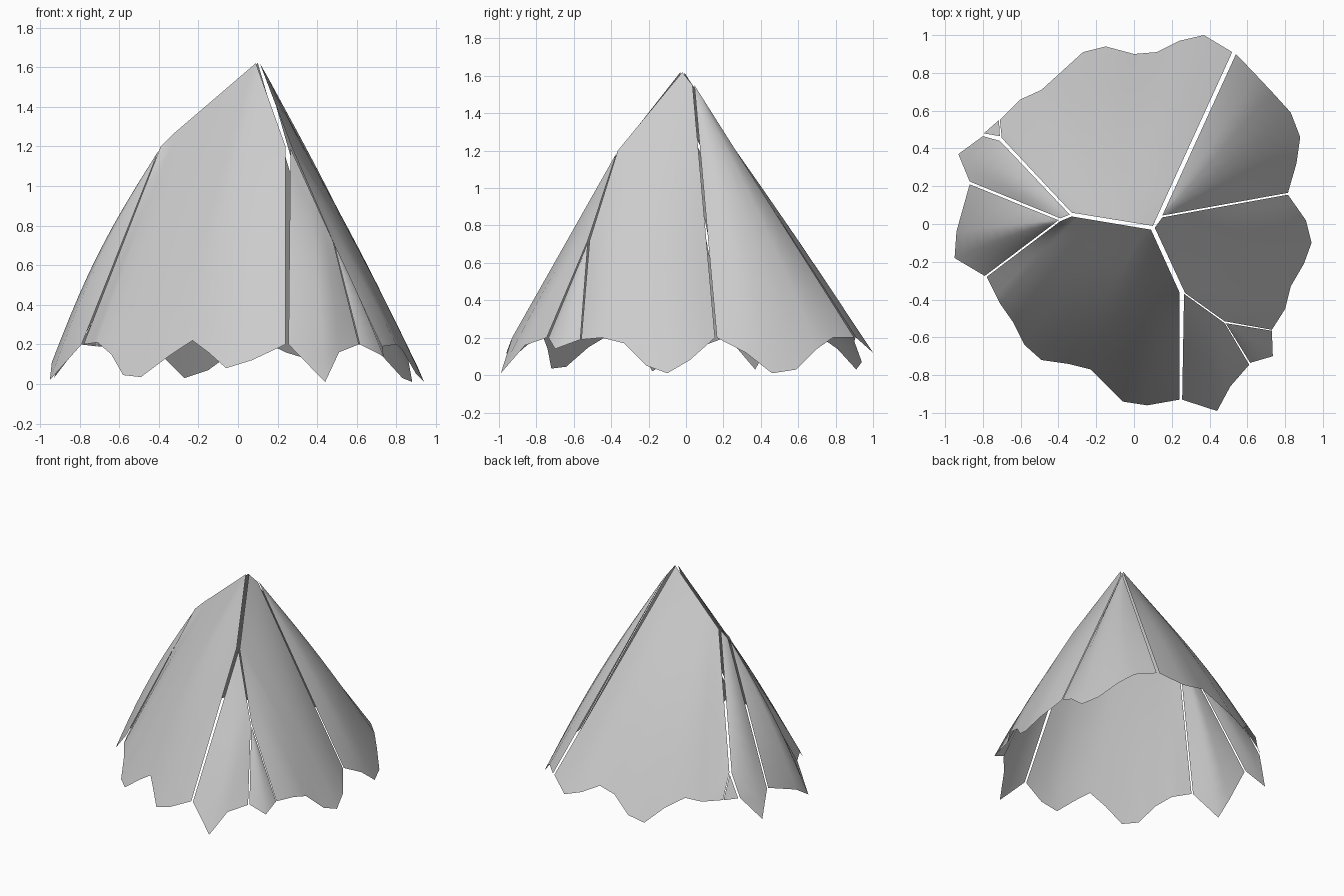
import bpy
import math
from mathutils import Vector

if "Cube" in bpy.data.objects:
    bpy.data.objects.remove(bpy.data.objects["Cube"])

ROWS = 10


def arc_params(chain):
    """Normalised arc length at every point of a chain."""
    acc = [0.0]
    for a, b in zip(chain, chain[1:]):
        acc.append(acc[-1] + (b - a).length)
    return [d / acc[-1] if acc[-1] else 0.0 for d in acc]


def sample(chain, params, u):
    for i in range(len(chain) - 1):
        if u <= params[i + 1] + 1e-9:
            f = (u - params[i]) / (params[i + 1] - params[i])
            return chain[i].lerp(chain[i + 1], min(max(f, 0), 1))
    return chain[-1]


def panel(name, top, rim, bulge=0.03):
    """Thin cloth sheet spanned between a top chain and a wavy rim (counter-clockwise from above)."""
    top = [Vector(p) for p in top]
    rim = [Vector(p) for p in rim]
    tp, rp = arc_params(top), arc_params(rim)
    us = sorted({round(u, 4) for u in tp + rp})
    verts, faces = [], []
    for j in range(ROWS + 1):
        t = j / ROWS
        for u in us:
            p = sample(rim, rp, u).lerp(sample(top, tp, u), t)
            out = Vector((p.x, p.y, 0.45)).normalized()
            verts.append(p + out * bulge * math.sin(math.pi * t) * math.sin(math.pi * u))
    n = len(us)
    for j in range(ROWS):
        for i in range(n - 1):
            a, b, c, d = j * n + i, j * n + i + 1, (j + 1) * n + i + 1, (j + 1) * n + i
            if j == ROWS - 1 and len(top) == 1:
                faces.append((a, b, ROWS * n))
            else:
                faces.append((a, b, c, d))
    if len(top) == 1:
        verts = verts[:ROWS * n + 1]
    mesh = bpy.data.meshes.new(name)
    mesh.from_pydata(verts, [], faces)
    mesh.validate()
    mesh.shade_smooth()
    obj = bpy.data.objects.new(name, mesh)
    bpy.context.collection.objects.link(obj)
    return obj


# Large front and back panels hanging from the ridge
panel("front_panel",
      [(-.39, .015, 1.2), (-.33, .04, 1.26), (.09, -.03, 1.62), (.24, -.36, 1.2)],
      [(-.78, -.28, .2), (-.71, -.42, .21), (-.64, -.52, .15), (-.58, -.64, .045),
       (-.49, -.72, .035), (-.35, -.74, .14), (-.23, -.77, .22), (-.15, -.85, .16),
       (-.06, -.94, .08), (.07, -.96, .12), (.24, -.93, .2)])
panel("back_panel",
      [(.1, -.01, 1.62), (-.33, .06, 1.26)],
      [(.52, .91, .2), (.37, 1.0, .12), (.24, .97, .16), (.12, .91, .22), (0, .9, .18),
       (-.15, .94, .07), (-.27, .91, .03), (-.38, .81, .14), (-.49, .71, .21),
       (-.6, .66, .19), (-.71, .55, .19), (-.7, .455, .37)])

# Left side panels and the small corner flap
panel("left_back_panel",
      [(-.34, .05, 1.25), (-.39, .03, 1.19)],
      [(-.71, .44, .36), (-.8, .465, .2), (-.93, .37, .03), (-.87, .225, .2)], .02)
panel("left_front_panel",
      [(-.4, .02, 1.18)],
      [(-.87, .21, .2), (-.94, -.04, .11), (-.95, -.18, .02), (-.79, -.275, .2)], .04)
panel("corner_flap",
      [(-.71, .465, .36)],
      [(-.715, .55, .19), (-.795, .48, .2)], 0)

# Front right panels
panel("front_right_panel",
      [(.265, -.37, 1.19), (.48, -.525, .72)],
      [(.255, -.93, .2), (.44, -.99, .01), (.51, -.86, .16), (.61, -.745, .2)], .02)
panel("front_right_gusset",
      [(.485, -.525, .71)],
      [(.615, -.735, .2), (.735, -.7, .14), (.73, -.565, .19)], .01)

# Right side panels
panel("right_panel",
      [(.48, -.515, .72), (.27, -.365, 1.2), (.11, -.02, 1.62), (.15, .035, 1.55)],
      [(.73, -.56, .19), (.8, -.45, .2), (.83, -.33, .17), (.9, -.21, .05),
       (.94, -.1, .01), (.91, .02, .08), (.815, .155, .2)])
panel("back_right_panel",
      [(.15, .045, 1.55)],
      [(.815, .165, .2), (.86, .32, .12), (.88, .46, .01), (.83, .59, .03),
       (.73, .7, .14), (.65, .785, .2), (.54, .9, .2)], .04)
